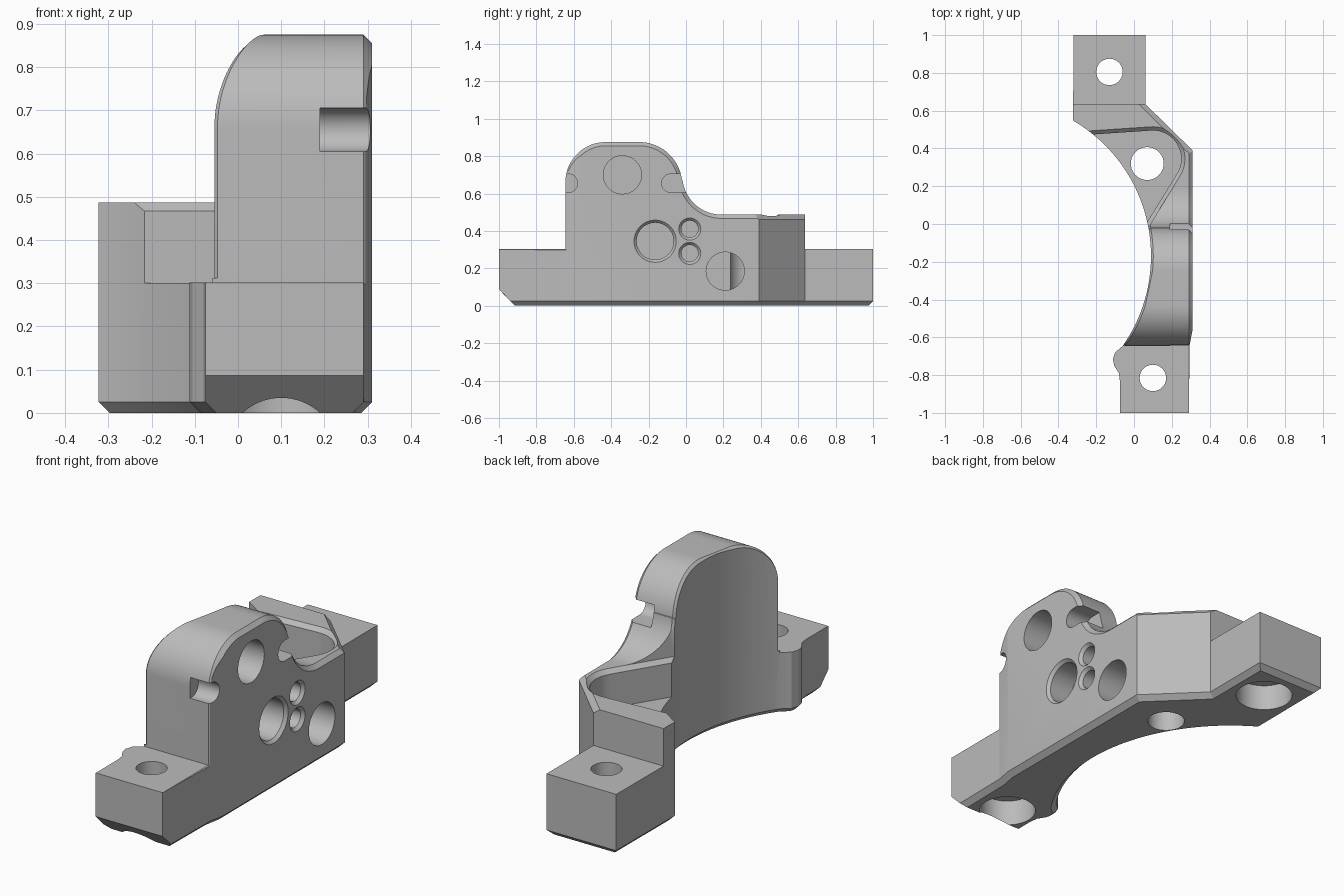
import bpy
import bmesh
from math import sin, cos, pi, sqrt, radians
from mathutils import Vector

if "Cube" in bpy.data.objects:
    bpy.data.objects.remove(bpy.data.objects["Cube"], do_unlink=True)

grey = bpy.data.materials.new("machined grey")
grey.use_nodes = True
grey.diffuse_color = (0.5, 0.5, 0.5, 1)
grey.node_tree.nodes["Principled BSDF"].inputs["Base Color"].default_value = (0.5, 0.5, 0.5, 1)


def arc(cx, cy, r, start, end, n=24):
    angles = [radians(start + (end - start) * i / n) for i in range(n + 1)]
    return [(cx + r * cos(a), cy + r * sin(a)) for a in angles]


def inset(poly, d):
    """Mitred inward offset of a counter-clockwise polygon."""
    out = []
    for i, p in enumerate(poly):
        p = Vector(p)
        a = (p - Vector(poly[i - 1])).normalized()
        b = (Vector(poly[(i + 1) % len(poly)]) - p).normalized()
        na, nb = Vector((-a.y, a.x)), Vector((-b.y, b.x))
        out.append(tuple(p + (na + nb) * d / (1 + na.dot(nb))))
    return out


def loft(name, rings):
    """Closed solid through matching rings of points."""
    bm = bmesh.new()
    loops = [[bm.verts.new(p) for p in ring] for ring in rings]
    n = len(loops[0])
    for lo, hi in zip(loops, loops[1:]):
        for i in range(n):
            j = (i + 1) % n
            bm.faces.new((lo[i], lo[j], hi[j], hi[i]))
    bm.faces.new(loops[0][::-1])
    bm.faces.new(loops[-1])
    bmesh.ops.recalc_face_normals(bm, faces=bm.faces)
    mesh = bpy.data.meshes.new(name)
    bm.to_mesh(mesh)
    bm.free()
    mesh.materials.append(grey)
    ob = bpy.data.objects.new(name, mesh)
    bpy.context.scene.collection.objects.link(ob)
    return ob


def at_z(poly, z):
    return [(x, y, z) for x, y in poly]


def at_x(poly, x):
    return [(x, y, z) for y, z in poly]


def combine(body, tool, operation="DIFFERENCE"):
    tool.hide_render = True
    mod = body.modifiers.new("cut", "BOOLEAN")
    mod.operation, mod.solver, mod.object = operation, "EXACT", tool
    bpy.context.view_layer.objects.active = body
    bpy.ops.object.modifier_apply(modifier=mod.name)
    bpy.data.objects.remove(tool, do_unlink=True)


# Plan outline with the large concave bore, chamfered along the bottom
BORE_X, BORE_Y, BORE_R = -0.74, -0.17, 0.83
plan = [(0.29, -1), (0.295, -0.64), (0.31, -0.56), (0.31, 0.39), (0.06, 0.635),
        (0.06, 1), (-0.32, 1)]
plan += arc(BORE_X, BORE_Y, BORE_R, 59.8, -35, 40)
plan += [(-0.1, -0.68), (-0.112, -0.715), (-0.105, -0.75), (-0.08, -0.79),
         (-0.075, -0.83), (-0.075, -1)]
body = loft("bearing_bracket", [at_z(inset(plan, 0.025), 0), at_z(plan, 0.025), at_z(plan, 1)])

# Side profile: two lugs, rounded tower and lower shoulder
profile = [(-1.1, -0.1), (1.1, -0.1), (1.1, 0.302), (0.635, 0.302), (0.635, 0.487)]
profile += arc(0.19, 0.697, 0.21, -90, -173)
profile += arc(-0.25, 0.645, 0.23, 7, 90)
profile += arc(-0.43, 0.66, 0.215, 90, 180)
profile += [(-0.645, 0.312), (-0.645, 0.302), (-1.1, 0.302)]


def bore_x(y, z):
    if z > 0.305 and y < 0.1:
        return BORE_X + sqrt(BORE_R ** 2 - (y - BORE_Y) ** 2)
    return -0.45


# The profile solid carries edge chamfers on the bore side and the flat side
D = 0.012
edge = [bore_x(y, z) for y, z in profile]
small = inset(profile, 2 * D)
side = loft("side_profile", [
    at_x(small, -0.6),
    [(x - D, y, z) for x, (y, z) in zip(edge, small)],
    [(x + D, y, z) for x, (y, z) in zip(edge, profile)],
    at_x(profile, 0.29),
    at_x(inset(profile, 0.03), 0.32)])
combine(body, side, "INTERSECT")

# Pocket with flared rim
pocket = [(-0.5, 0.0), (0.063, 0.0)]
pocket += arc(0.1, 0.345, 0.15, -32, 94)
pocket += [(-0.5, 0.455)]
rim = inset(pocket, -0.02)
combine(body, loft("pocket", [at_z(pocket, 0.3), at_z(pocket, 0.467),
                              at_z(rim, 0.487), at_z(rim, 1.1)]))

# Large bevel under the front lug
wedge = [(-1.1, 0.187), (-1.1, -0.113), (-0.8, -0.113)]
combine(body, loft("front_bevel", [at_x(wedge, -0.6), at_x(wedge, 0.6)]))

# Chamfer along the top of the slanted wall
start, end = Vector((0.06, 0.635, 0)), Vector((0.31, 0.39, 0))
run = (end - start).normalized()
out = Vector((-run.y, run.x, 0))
section = [(0.03, 0.432), (-0.055, 0.517), (0.03, 0.517)]
combine(body, loft("slant_chamfer", [
    [p + out * u + Vector((0, 0, z)) for u, z in section]
    for p in (start - run * 0.1, end + run * 0.1)]))


def drill(axis, a, b, steps):
    """Stepped round hole; steps are (position along axis, radius)."""
    place = at_x if axis == "x" else at_z
    rings = [place(arc(a, b, r, 0, 360, 40)[:-1], pos) for pos, r in steps]
    combine(body, loft("drill", rings))


# Vertical bolt holes, counterbored below in both lugs
for x, y in ((-0.13, 0.805), (0.10, -0.815)):
    drill("z", x, y, [(-0.1, 0.133), (0.13, 0.133), (0.13, 0.07), (1.1, 0.07)])
drill("z", 0.07, 0.32, [(-0.1, 0.087), (1.1, 0.087)])

# Blind holes in the flat side
for y, z, r, floor in ((-0.34, 0.70, 0.102, 0.17), (0.21, 0.185, 0.102, 0.1)):
    drill("x", y, z, [(floor, r), (0.4, r)])
for y, z, r in ((-0.165, 0.345, 0.099), (0.02, 0.41, 0.045), (0.02, 0.28, 0.045)):
    drill("x", y, z, [(0.17, r), (0.295, r), (0.31, r + 0.014), (0.4, r + 0.014)])

# Round-ended notches on both flanks of the tower
for y, direction in ((-0.63, -1), (-0.08, 1)):
    notch = arc(0, 0.655, 0.05, 90, 270, 20)
    notch += [(0.14, 0.605), (0.14, 0.705)]
    notch = [(y + direction * u, z) for u, z in notch]
    combine(body, loft("notch", [at_x(notch, 0.19), at_x(notch, 0.4)]))

# Clean up and shade
bm = bmesh.new()
bm.from_mesh(body.data)
bmesh.ops.remove_doubles(bm, verts=bm.verts, dist=0.0002)
bm.to_mesh(body.data)
bm.free()
for ob in bpy.context.selected_objects:
    ob.select_set(False)
body.select_set(True)
bpy.context.view_layer.objects.active = body
bpy.ops.object.shade_smooth_by_angle(angle=radians(20))
